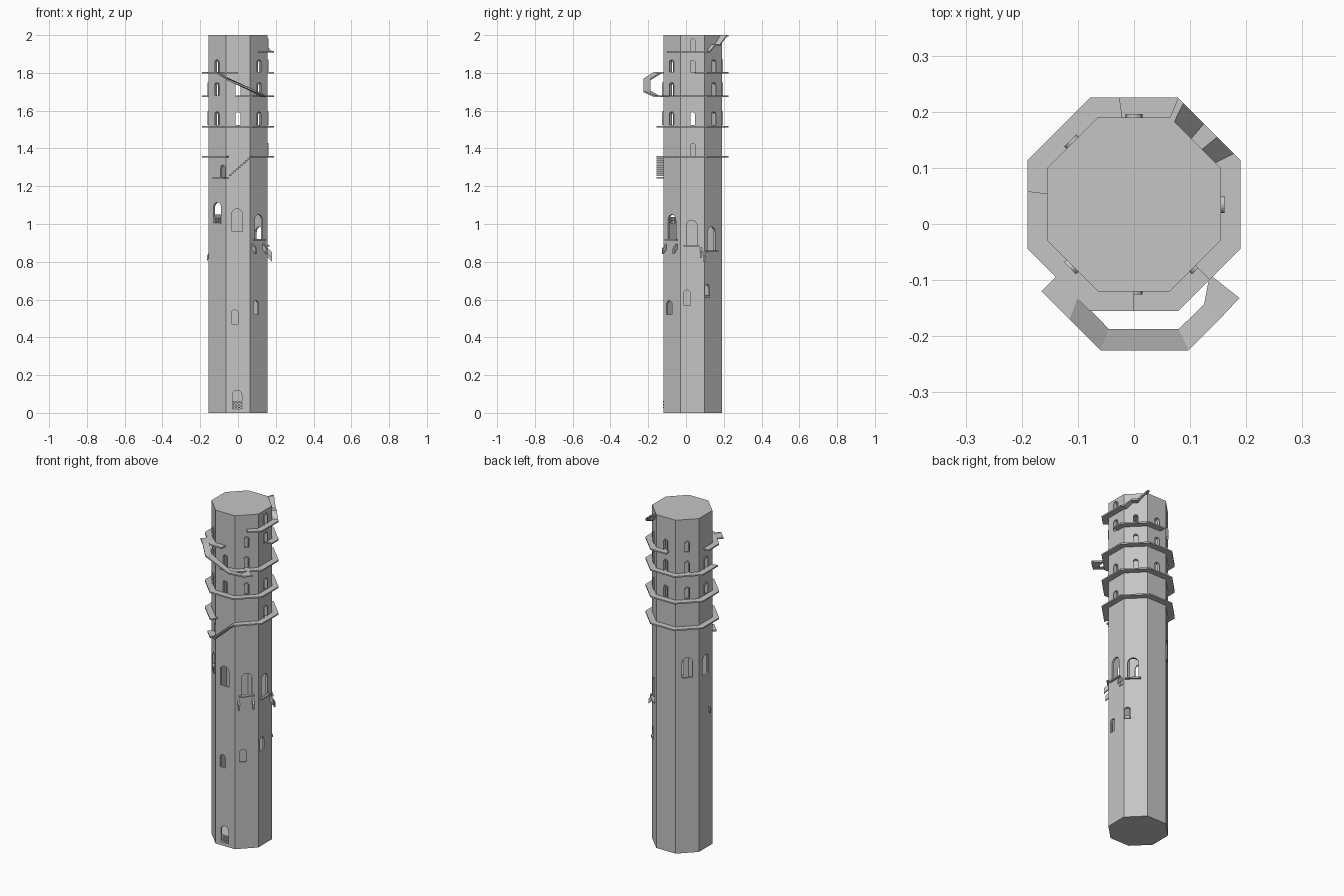
import bpy, bmesh, math
from mathutils import Vector

if "Cube" in bpy.data.objects:
    bpy.data.objects.remove(bpy.data.objects["Cube"])

CY = 0.035          # tower axis is set back from the origin
APO = 0.155         # wall apothem
WALK = 0.19         # walkway outer apothem
WALL = 0.012

stone = bpy.data.materials.new("grey_stone")
stone.diffuse_color = (0.56, 0.56, 0.56, 1)
stone.use_nodes = True
stone.node_tree.nodes["Principled BSDF"].inputs["Base Color"].default_value = stone.diffuse_color


def make(name, bm):
    bmesh.ops.recalc_face_normals(bm, faces=bm.faces)
    me = bpy.data.meshes.new(name)
    bm.to_mesh(me)
    bm.free()
    me.materials.append(stone)
    ob = bpy.data.objects.new(name, me)
    bpy.context.collection.objects.link(ob)
    return ob


def octa(deg, apo):
    """Point on the octagon outline at a given angle."""
    off = (deg + 22.5) % 45 - 22.5
    r = apo / math.cos(math.radians(off))
    a = math.radians(deg)
    return Vector((r * math.cos(a), r * math.sin(a) + CY, 0))


def on_face(deg, t, z, out=0.0):
    """Point on the wall facing deg, shifted t sideways and out from the wall."""
    a = math.radians(deg)
    n, s = Vector((math.cos(a), math.sin(a), 0)), Vector((-math.sin(a), math.cos(a), 0))
    return n * (APO + out) + s * t + Vector((0, CY, z))


def prism(bm, lower, upper):
    """Closed solid between two matching loops."""
    a, b = [bm.verts.new(p) for p in lower], [bm.verts.new(p) for p in upper]
    bm.faces.new(a)
    bm.faces.new(b)
    for i in range(len(a)):
        j = (i + 1) % len(a)
        bm.faces.new((a[i], a[j], b[j], b[i]))


def strip(bm, inner, outer, th=0.008, closed=False):
    """Walkway slab following two edge paths."""
    d = Vector((0, 0, -th))
    rows = [[bm.verts.new(p) for p in (i, o, o + d, i + d)] for i, o in zip(inner, outer)]
    for k in range(len(rows) - (0 if closed else 1)):
        a, b = rows[k], rows[(k + 1) % len(rows)]
        for m in range(4):
            n = (m + 1) % 4
            bm.faces.new((a[m], a[n], b[n], b[m]))
    if not closed:
        bm.faces.new(rows[0])
        bm.faces.new(rows[-1])


def walkway(name, start, end, z, extra=()):
    """Ledge round the wall from start to end degrees, then extra (angle, z) points."""
    closed = end - start >= 360
    corners = [22.5 + 45 * k for k in range(-12, 12)]
    path = [(c, z) for c in corners if start + .5 < c < end - .5]
    if not closed:
        path = [(start, z)] + path + [(end, z)]
    path += list(extra)
    up = lambda h: Vector((0, 0, h))
    bm = bmesh.new()
    strip(bm, [octa(a, APO - .003) + up(h) for a, h in path],
          [octa(a, WALK) + up(h) for a, h in path], closed=closed)
    make(name, bm)


def arch(w, h, n=8):
    """Round-topped outline, starting bottom left."""
    r = w / 2
    top = [(-r * math.cos(math.pi * i / n), h - r + r * math.sin(math.pi * i / n)) for i in range(n + 1)]
    return [(-r, 0)] + top + [(r, 0)]


def arch_loop(deg, t, z, w, h, out):
    return [on_face(deg, t + u, z + v, out) for u, v in arch(w, h)]


# Openings: face angle, sideways shift, sill height, width, height
upper = [(a, 0, 1.525, .03, .07) for a in range(-180, 180, 45)]
upper += [(a, 0, 1.68, .03, .07) for a in (-135, -90, -45, 45, 90, 135, 180)]
upper += [(a, 0, 1.805, .03, .065) for a in (-135, -45, 0, 45, 90, 135)]
upper += [(0, 0, 1.915, .03, .068), (0, 0, 1.36, .03, .07)]
lower = [
    (-90, -.005, .02, .05, .1), (-90, -.017, .47, .036, .075), (-90, -.005, .96, .056, .12),
    (-135, 0, 1.0, .058, .115), (-45, 0, .92, .058, .13), (-45, -.02, .52, .04, .075),
    (0, -.005, .89, .056, .13), (0, -.03, .57, .036, .08), (45, -.014, .86, .058, .125),
    (45, -.045, .61, .034, .07), (135, 0, 1.05, .056, .12), (180, 0, 1.04, .056, .12),
    (-135, .042, 1.25, .034, .062)]

# Hollow tower shell
bm = bmesh.new()
ring = lambda apo, z: [octa(22.5 + 45 * k, apo) + Vector((0, 0, z)) for k in range(8)]
prism(bm, ring(APO, 0), ring(APO, 2))
bmesh.ops.recalc_face_normals(bm, faces=bm.faces)
shell = make("tower_shell", bm)
bm = bmesh.new()
prism(bm, ring(APO - WALL, WALL), ring(APO - WALL, 2 - WALL))
core = make("inner_cutter", bm)
bm = bmesh.new()
for o in upper + lower:
    prism(bm, arch_loop(*o, -.03), arch_loop(*o, .03))
holes = make("window_cutter", bm)
bpy.context.view_layer.objects.active = shell
for cutter in (core, holes):
    mod = shell.modifiers.new("cut", 'BOOLEAN')
    mod.operation, mod.solver, mod.object = 'DIFFERENCE', 'EXACT', cutter
    bpy.ops.object.modifier_apply(modifier=mod.name)
    bpy.data.objects.remove(cutter)

# Arched linings standing slightly proud of the upper windows
bm = bmesh.new()
for d, t, z, w, h in upper:
    loops = [[bm.verts.new(p) for p in arch_loop(d, t, z, ww, hh, o)]
             for ww, hh, o in ((w, h, -.012), (w, h, .006), (w - .005, h - .003, .006), (w - .005, h - .003, -.012))]
    for m in range(4):
        a, b = loops[m], loops[(m + 1) % 4]
        for i in range(len(a) - 1):
            bm.faces.new((a[i], a[i + 1], b[i + 1], b[i]))
    for e in (0, -1):
        bm.faces.new([l[e] for l in loops])
make("window_linings", bm)

# Walkways, lowest to highest; the last climbs to the roof
walkway("walkway_1", -68.5, 252, 1.36)
walkway("walkway_2", 0, 360, 1.52)
walkway("walkway_3", -94, 200, 1.68)
walkway("walkway_4_left", 173, 270, 1.805)
walkway("walkway_4_right", 5, 98, 1.805)
walkway("walkway_5", -45, 22.5, 1.915,
        [(27, 1.915), (39, 1.95), (49, 1.95), (64, 2.0), (67.5, 2.0)])

# Overhanging ramp in front
bm = bmesh.new()
zs = (1.805, 1.805, 1.77, 1.705, 1.68, 1.68)
inn = [(-.13, -.085), (-.1, -.13), (-.045, -.187), (.08, -.187), (.125, -.143), (.107, -.125)]
inn[-1] = (.135, -.09)
outr = [(-.165, -.12), (-.115, -.17), (-.06, -.225), (.097, -.225), (.155, -.167), (.188, -.132)]
strip(bm, [Vector((*p, z)) for p, z in zip(inn, zs)], [Vector((*p, z)) for p, z in zip(outr, zs)])
make("overhanging_ramp", bm)

# Stairs and landing under the lowest walkway
walkway("stair_landing", -135, -112, 1.25)
bm = bmesh.new()
for i in range(10):
    x, z = -.06 + .0122 * i, 1.25 + .011 * i
    strip(bm, [Vector((x, -.117, z)), Vector((x + .013, -.117, z))],
          [Vector((x, -.155, z)), Vector((x + .013, -.155, z))], th=.008)
make("stair_steps", bm)


def block(bm, deg, t0, t1, z0, z1, o0, o1, drop=0.0):
    """Block on a wall; drop lowers its outer end."""
    q = lambda o, d: [on_face(deg, t, z - d, o) for t, z in ((t0, z0), (t1, z0), (t1, z1), (t0, z1))]
    prism(bm, q(o0, 0), q(o1, drop))


# Broken balcony sills and drooping brackets
bm = bmesh.new()
for d, t, z in ((-45, 0, .92), (0, -.005, .888), (45, -.014, .86)):
    block(bm, d, t - .042, t + .042, z - .008, z, -.01, .012)
for d, t, z in ((-45, -.045, .9), (-45, .035, .9), (0, .045, .88), (0, .06, .86), (180, .03, .86)):
    block(bm, d, t - .005, t + .005, z - .03, z, -.005, .01 if d == 180 else .025, .03)
make("balcony_remains", bm)

# Railing and rubble in the lower openings
bm = bmesh.new()
for z in (1.0, 1.016, 1.03):
    block(bm, -135, -.029, .029, z, z + .006, -.01, .004)
for t in (-.02, 0, .02):
    block(bm, -135, t - .003, t + .003, 1.0, 1.03, -.01, .002)
for z in (.025, .04, .055):
    block(bm, -90, -.027, .02, z, z + .007, -.01, .003)
for t in (-.02, -.003, .014):
    block(bm, -90, t - .004, t + .004, .02, .06, -.012, 0)
block(bm, 45, -.06, -.03, .61, .625, -.01, .006)
make("opening_rails", bm)
